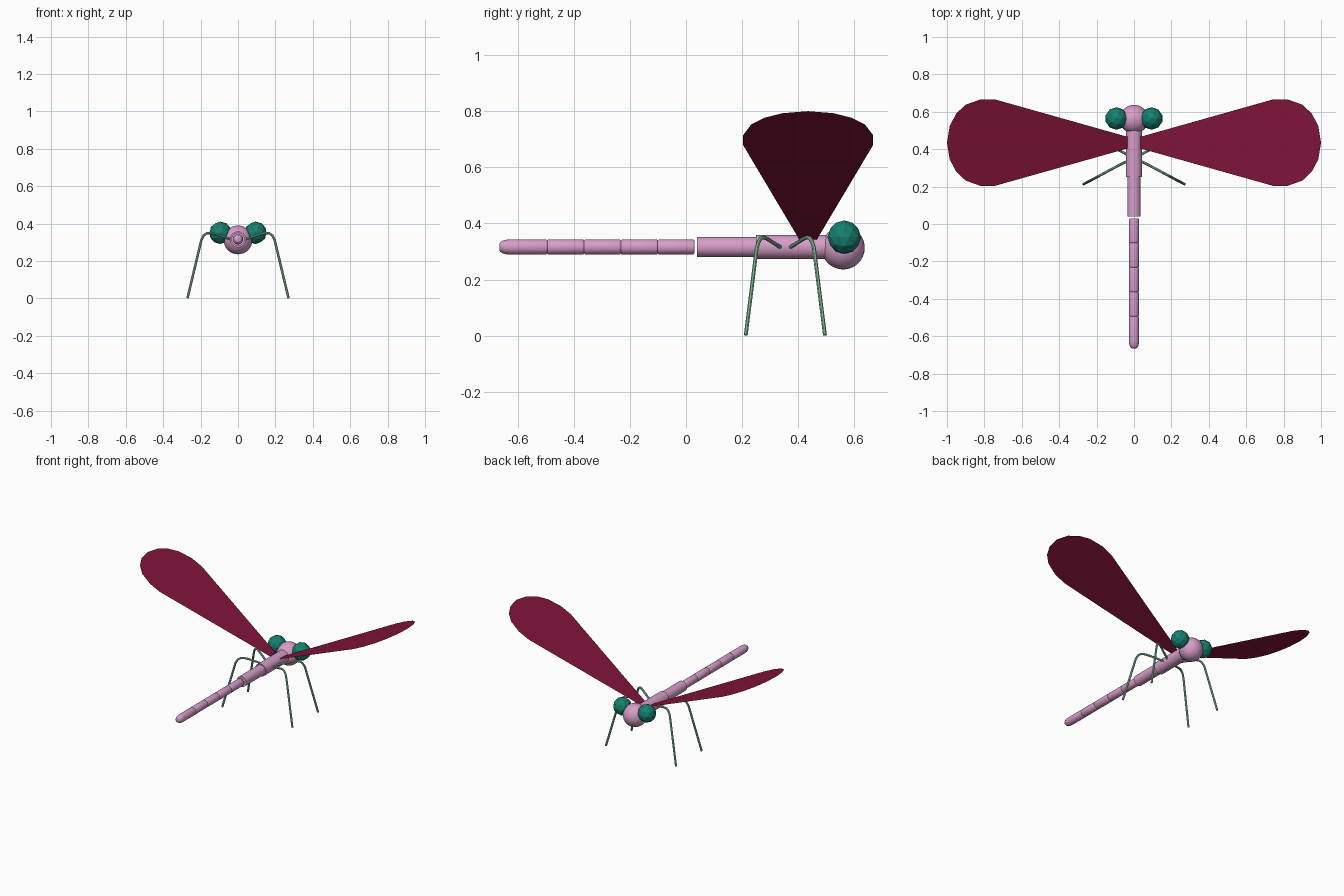
import bpy
from math import radians, sin, cos, pi

if "Cube" in bpy.data.objects:
    bpy.data.objects.remove(bpy.data.objects["Cube"])


def material(name, rgb):
    m = bpy.data.materials.new(name)
    m.diffuse_color = (*rgb, 1)
    m.use_nodes = True
    m.node_tree.nodes["Principled BSDF"].inputs["Base Color"].default_value = m.diffuse_color
    return m


PINK = material("body_pink", (0.68, 0.34, 0.58))
TEAL = material("eye_teal", (0.008, 0.22, 0.16))
WINE = material("wing_wine", (0.22, 0.007, 0.042))
MINT = material("leg_mint", (0.28, 0.62, 0.40))
AXIS_Z = 0.316


def finish(name, mat, smooth=True):
    ob = bpy.context.object
    ob.name = name
    ob.data.materials.append(mat)
    if smooth:
        bpy.ops.object.shade_smooth_by_angle(angle=radians(40))
    return ob


def mesh_object(name, verts, faces, mat, smooth=True):
    me = bpy.data.meshes.new(name)
    me.from_pydata(verts, [], faces)
    ob = bpy.data.objects.new(name, me)
    bpy.context.collection.objects.link(ob)
    bpy.ops.object.select_all(action='DESELECT')
    ob.select_set(True)
    bpy.context.view_layer.objects.active = ob
    return finish(name, mat, smooth)


def lathe(name, profile, mat, n=32):
    """Revolve (y, radius) pairs, ordered front to tail, around the body axis."""
    verts = [(r * cos(2 * pi * i / n), y, AXIS_Z + r * sin(2 * pi * i / n))
             for y, r in profile for i in range(n)]
    faces = [(k * n + i, k * n + (i + 1) % n, (k + 1) * n + (i + 1) % n, (k + 1) * n + i)
             for k in range(len(profile) - 1) for i in range(n)]
    last = (len(profile) - 1) * n
    faces += [tuple(reversed(range(n))), tuple(range(last, last + n))]
    return mesh_object(name, verts, faces, mat)


# Head
bpy.ops.mesh.primitive_uv_sphere_add(segments=32, ring_count=16, radius=0.077,
                                     location=(0, 0.56, 0.313))
finish("head", PINK)

# Thorax and first abdomen section
lathe("thorax", [(0.53, 0.043), (0.25, 0.043)], PINK)
lathe("abdomen_base", [(0.26, 0.036), (0.04, 0.036)], PINK)

# Tail beads with small rounded joints
R, STEP = 0.027, 0.131
for k in range(5):
    front = 0.03 - k * STEP
    back = front - STEP
    if k == 4:
        end = [(-0.625, R)] + [(-0.625 - 0.04 * sin(a), R * (0.4 + 0.6 * cos(a)))
                               for a in (radians(d) for d in (22, 45, 67, 90))]
    else:
        end = [(back + 0.007, R), (back + 0.003, R * 0.96), (back, R * 0.86)]
    lathe(f"tail_segment_{k + 1}",
          [(front, R * 0.86), (front - 0.003, R * 0.96), (front - 0.007, R)] + end, PINK)

# Wing outline: x and half chord
WING = [(0.02, 0.027), (0.745, 0.2315), (0.82, 0.2315), (0.90, 0.203),
        (0.95, 0.156), (0.985, 0.09), (1.0, 0.0)]
outline = [(x, 0.435 - h) for x, h in WING] + [(x, 0.435 + h) for x, h in WING[-2::-1]]

# Leg path from hip over the knee to the foot
LEG = [(0.03, 0.34, 0.313), (0.13, 0.288, 0.346), (0.15, 0.277, 0.350),
       (0.168, 0.267, 0.348), (0.184, 0.259, 0.336), (0.196, 0.252, 0.312),
       (0.270, 0.213, 0.002)]


def leg(name, points):
    cu = bpy.data.curves.new(name, 'CURVE')
    cu.dimensions = '3D'
    cu.bevel_depth = 0.007
    cu.bevel_resolution = 2
    cu.use_fill_caps = True
    sp = cu.splines.new('POLY')
    sp.points.add(len(points) - 1)
    for p, co in zip(sp.points, points):
        p.co = (*co, 1)
    ob = bpy.data.objects.new(name, cu)
    bpy.context.collection.objects.link(ob)
    bpy.ops.object.select_all(action='DESELECT')
    ob.select_set(True)
    bpy.context.view_layer.objects.active = ob
    bpy.ops.object.convert(target='MESH')
    finish(name, MINT)


# Mirrored parts: eyes, wings, legs
for side, s in (("right", 1), ("left", -1)):
    bpy.ops.mesh.primitive_ico_sphere_add(subdivisions=2, radius=0.06,
                                          location=(s * 0.094, 0.564, 0.351))
    finish(f"{side}_eye", TEAL, False)
    verts = [(s * x, y, 0.326 + 0.474 * x) for x, y in outline]
    face = tuple(range(len(verts)))
    mesh_object(f"{side}_wing", verts, [face if s > 0 else face[::-1]], WINE, False)
    leg(f"{side}_rear_leg", [(s * x, y, z) for x, y, z in LEG])
    leg(f"{side}_front_leg", [(s * x, 0.708 - y, z) for x, y, z in LEG])
